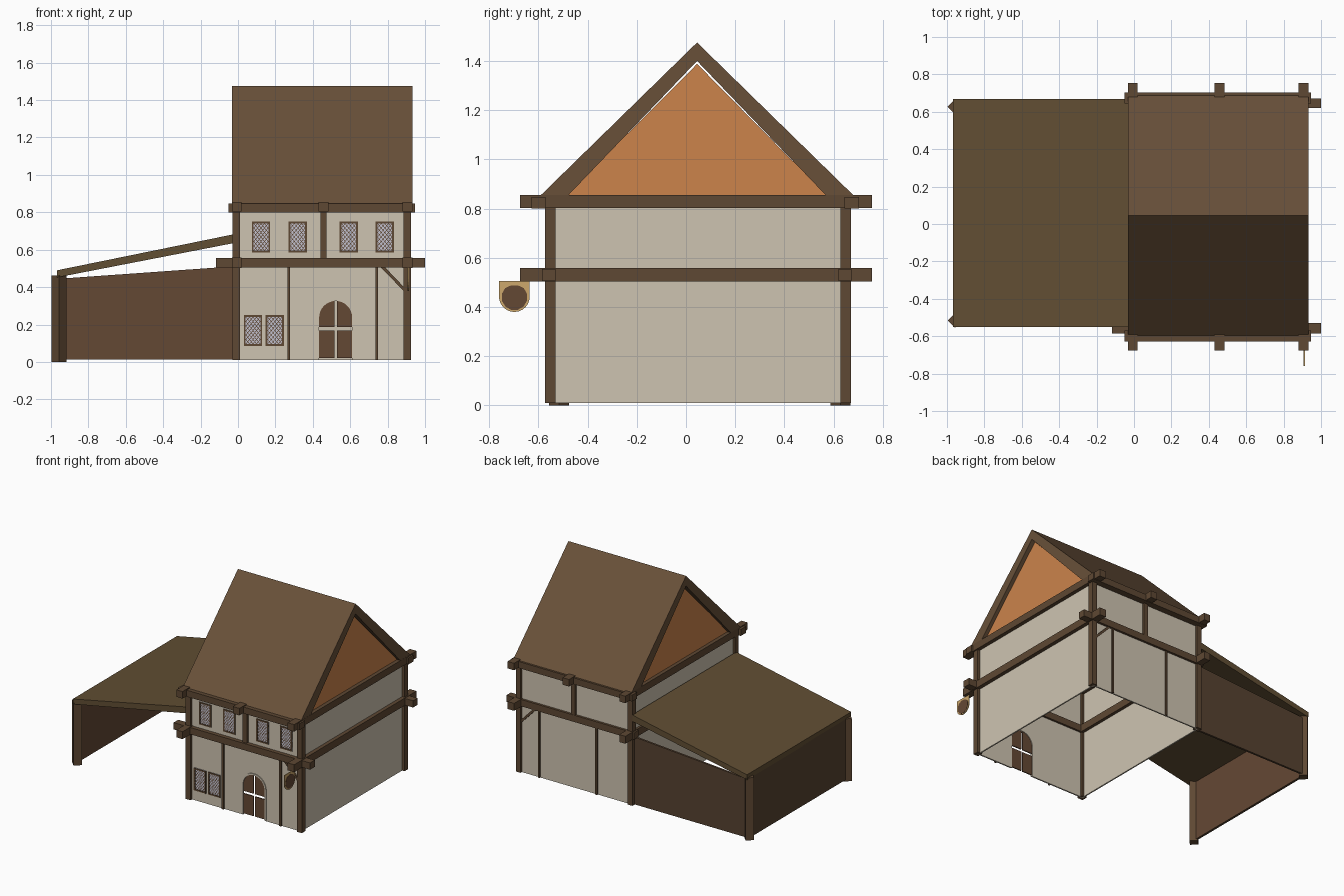
import bpy, bmesh, math
from mathutils import Vector

if "Cube" in bpy.data.objects:
    bpy.data.objects.remove(bpy.data.objects["Cube"])


def mat(name, r, g, b):
    m = bpy.data.materials.new(name)
    lin = [((c / 255 + 0.055) / 1.055) ** 2.4 for c in (r, g, b)]
    m.diffuse_color = (*lin, 1)
    m.use_nodes = True
    m.node_tree.nodes["Principled BSDF"].inputs["Base Color"].default_value = m.diffuse_color
    return m


PLASTER = mat("cream_plaster", 206, 196, 177)
TIMBER = mat("brown_timber", 94, 72, 51)
ROOF = mat("roof_brown", 104, 80, 57)
SHED_ROOF = mat("shed_roof_brown", 97, 78, 51)
SHED_WALL = mat("shed_wall_brown", 86, 66, 48)
WARM = mat("warm_brown", 100, 72, 52)
GABLE = mat("orange_gable", 204, 132, 75)
GLASS = mat("pale_glass", 196, 194, 208)
GOLD = mat("tan_gold", 205, 168, 108)


def finish(name, bm, *mats):
    me = bpy.data.meshes.new(name)
    bm.to_mesh(me)
    bm.free()
    ob = bpy.data.objects.new(name, me)
    for m in mats:
        me.materials.append(m)
    bpy.context.collection.objects.link(ob)
    return ob


def prism(name, pts, axis, a, b, *mats):
    """Extrude a 2D profile along an axis from a to b."""
    place = {"x": lambda p, t: (t, p[0], p[1]),
             "y": lambda p, t: (p[0], t, p[1]),
             "z": lambda p, t: (p[0], p[1], t)}[axis]
    bm = bmesh.new()
    lo = [bm.verts.new(place(p, a)) for p in pts]
    hi = [bm.verts.new(place(p, b)) for p in pts]
    bm.faces.new(lo)
    bm.faces.new(hi[::-1])
    n = len(pts)
    for i in range(n):
        j = (i + 1) % n
        bm.faces.new((lo[i], hi[i], hi[j], lo[j]))
    bmesh.ops.recalc_face_normals(bm, faces=bm.faces)
    return finish(name, bm, *mats)


def box(name, x0, x1, y0, y1, z0, z1, *mats):
    return prism(name, [(x0, y0), (x1, y0), (x1, y1), (x0, y1)], "z", z0, z1, *mats)


def arc(cx, cz, r, a0, a1, n):
    return [(cx + r * math.cos(math.radians(a0 + (a1 - a0) * i / n)),
             cz + r * math.sin(math.radians(a0 + (a1 - a0) * i / n))) for i in range(n + 1)]


# Plaster walls, the front one notched for the arched door
DX, DZ = 0.522, 0.238
hole = arc(DX, DZ, 0.09, 180, 0, 16)
front = [(-0.01, 0.01), (DX - 0.09, 0.01)] + hole + [(DX + 0.09, 0.01), (0.9, 0.01), (0.9, 0.81), (-0.01, 0.81)]
prism("front_wall", front, "y", -0.555, -0.545, PLASTER)
box("back_wall", -0.01, 0.9, 0.645, 0.655, 0.01, 0.81, PLASTER)
box("left_wall", -0.015, -0.005, -0.55, 0.65, 0.01, 0.81, PLASTER)
box("right_wall", 0.895, 0.905, -0.55, 0.65, 0.01, 0.81, PLASTER)

# Door trim and four door panels
trim = ([(DX - 0.099, 0.015)] + arc(DX, DZ, 0.099, 180, 0, 16) + [(DX + 0.099, 0.015), (DX + 0.088, 0.015)]
        + arc(DX, DZ, 0.088, 0, 180, 16) + [(DX - 0.088, 0.015)])
prism("door_trim", trim, "y", -0.561, -0.553, PLASTER)
for side, s in (("left", -1), ("right", 1)):
    i, o = DX + s * 0.006, DX + s * 0.088
    prism(f"door_lower_panel_{side}", [(i, 0.02), (o, 0.02), (o, 0.167), (i, 0.167)], "y", -0.555, -0.547, WARM)
    curve = [(DX + s * max(x - DX, 0.006), z) for x, z in arc(DX, DZ, 0.088, 0, 90, 8)]
    prism(f"door_upper_panel_{side}", [(i, 0.186), (o, 0.186)] + curve, "y", -0.555, -0.547, WARM)


# Leaded windows: glass, frame and diagonal lattice
def window(k, cx, cz, w=0.049, h=0.083):
    box(f"window_glass_{k}", cx - w, cx + w, -0.558, -0.554, cz - h, cz + h, GLASS)
    t = 0.010
    for n, x0, x1, z0, z1 in (("left", -w, t - w, -h, h), ("right", w - t, w, -h, h),
                              ("bottom", t - w, w - t, -h, t - h), ("top", t - w, w - t, h - t, h)):
        box(f"window_frame_{n}_{k}", cx + x0, cx + x1, -0.562, -0.554, cz + z0, cz + z1, TIMBER)
    bm = bmesh.new()
    iw, ih, slope = w - t, h - t, 1.25
    for s in (slope, -slope):
        for q in range(-5, 6):
            c = q * 0.024
            lim = sorted(((-ih - c) / s, (ih - c) / s))
            x0, x1 = max(-iw, lim[0]), min(iw, lim[1])
            if x1 - x0 < 0.004:
                continue
            p0, p1 = Vector((x0, 0, s * x0 + c)), Vector((x1, 0, s * x1 + c))
            d = (p1 - p0).normalized()
            nrm = Vector((-d.z, 0, d.x)) * 0.0016
            o = Vector((cx, -0.5595, cz))
            bm.faces.new([bm.verts.new(o + p) for p in (p0 - nrm, p1 - nrm, p1 + nrm, p0 + nrm)])
    finish(f"window_lattice_{k}", bm, TIMBER)


spots = [(0.123, 0.668), (0.320, 0.668), (0.592, 0.668), (0.785, 0.668), (0.080, 0.168), (0.197, 0.168)]
for k, (cx, cz) in enumerate(spots):
    window(k, cx, cz)

# Timber framing on the front and back
for side, y0, y1 in (("front", -0.573, -0.530), ("back", 0.628, 0.670)):
    out = y0 if side == "front" else y1
    mid = (y0 + y1) / 2
    sgn = -1 if side == "front" else 1
    box(f"{side}_corner_post_left", -0.03, 0.012, y0, y1, 0.01, 0.82, TIMBER)
    box(f"{side}_corner_post_right", 0.885, 0.924, y0, y1, 0.01, 0.82, TIMBER)
    box(f"{side}_upper_post", 0.44, 0.473, y0, y1, 0.54, 0.81, TIMBER)
    a, b = sorted((mid, mid + sgn * 0.016))
    for n, x in (("left", 0.271), ("right", 0.741)):
        box(f"{side}_stud_{n}", x - 0.007, x + 0.007, a, b, 0.01, 0.51, TIMBER)
    prism(f"{side}_brace", [(0.745, 0.525), (0.768, 0.525), (0.892, 0.395), (0.892, 0.373)], "y", a, b, TIMBER)

box("front_lower_beam", -0.118, 1.0, -0.585, -0.530, 0.505, 0.555, TIMBER)
box("back_lower_beam", -0.045, 1.0, 0.620, 0.672, 0.505, 0.555, TIMBER)
box("front_upper_beam", -0.05, 0.945, -0.628, -0.570, 0.80, 0.848, TIMBER)
box("back_upper_beam", -0.05, 0.945, 0.645, 0.702, 0.80, 0.848, TIMBER)
for n, x0, x1 in (("left", -0.032, 0.018), ("middle", 0.43, 0.484), ("right", 0.88, 0.933)):
    box(f"upper_joist_{n}", x0, x1, -0.675, 0.755, 0.803, 0.855, TIMBER)
    if n != "middle":
        box(f"lower_joist_{n}", x0, x1, -0.675, 0.755, 0.503, 0.558, TIMBER)

# Main roof and gables
roof = [(-0.605, 0.84), (0.045, 1.475), (0.695, 0.84), (0.582, 0.84), (0.045, 1.40), (-0.492, 0.84)]
prism("main_roof", roof, "x", -0.032, 0.932, ROOF)
for n, x in (("left", -0.005), ("right", 0.897)):
    prism(f"gable_{n}", [(-0.495, 0.845), (0.58, 0.845), (0.045, 1.388)], "x", x, x + 0.008, GABLE)

# Lean-to shed: roof, walls and diamond posts
prism("shed_roof", [(-0.967, 0.452), (-0.025, 0.635), (-0.025, 0.682), (-0.967, 0.49)], "y", -0.552, 0.667, SHED_ROOF)
back = prism("shed_back_wall", [(-0.955, 0.012), (-0.01, 0.012), (-0.01, 0.512), (-0.955, 0.445)],
             "y", 0.63, 0.645, SHED_WALL, WARM)
left = box("shed_left_wall", -0.967, -0.95, -0.515, 0.63, 0.012, 0.46, SHED_WALL, WARM)
for ob, inward in ((back, Vector((0, -1, 0))), (left, Vector((1, 0, 0)))):
    for f in ob.data.polygons:
        f.material_index = int(f.normal.dot(inward) > 0.9)
for n, y in (("front", -0.516), ("back", 0.628)):
    r = 0.04
    prism(f"shed_post_{n}", [(-0.957 - r, y), (-0.957, y - r), (-0.957 + r, y), (-0.957, y + r)],
          "z", 0, 0.463, TIMBER)

# Hanging sign under the beam end
sign = [(-0.635, 0.505), (-0.76, 0.505)] + arc(-0.6975, 0.4425, 0.0625, 180, 360, 12)
prism("sign_plate", sign, "x", 0.907, 0.913, GOLD)
prism("sign_emblem", [(y, min(z, 0.488)) for y, z in arc(-0.697, 0.44, 0.053, 15, 345, 11)],
      "x", 0.905, 0.915, WARM)
